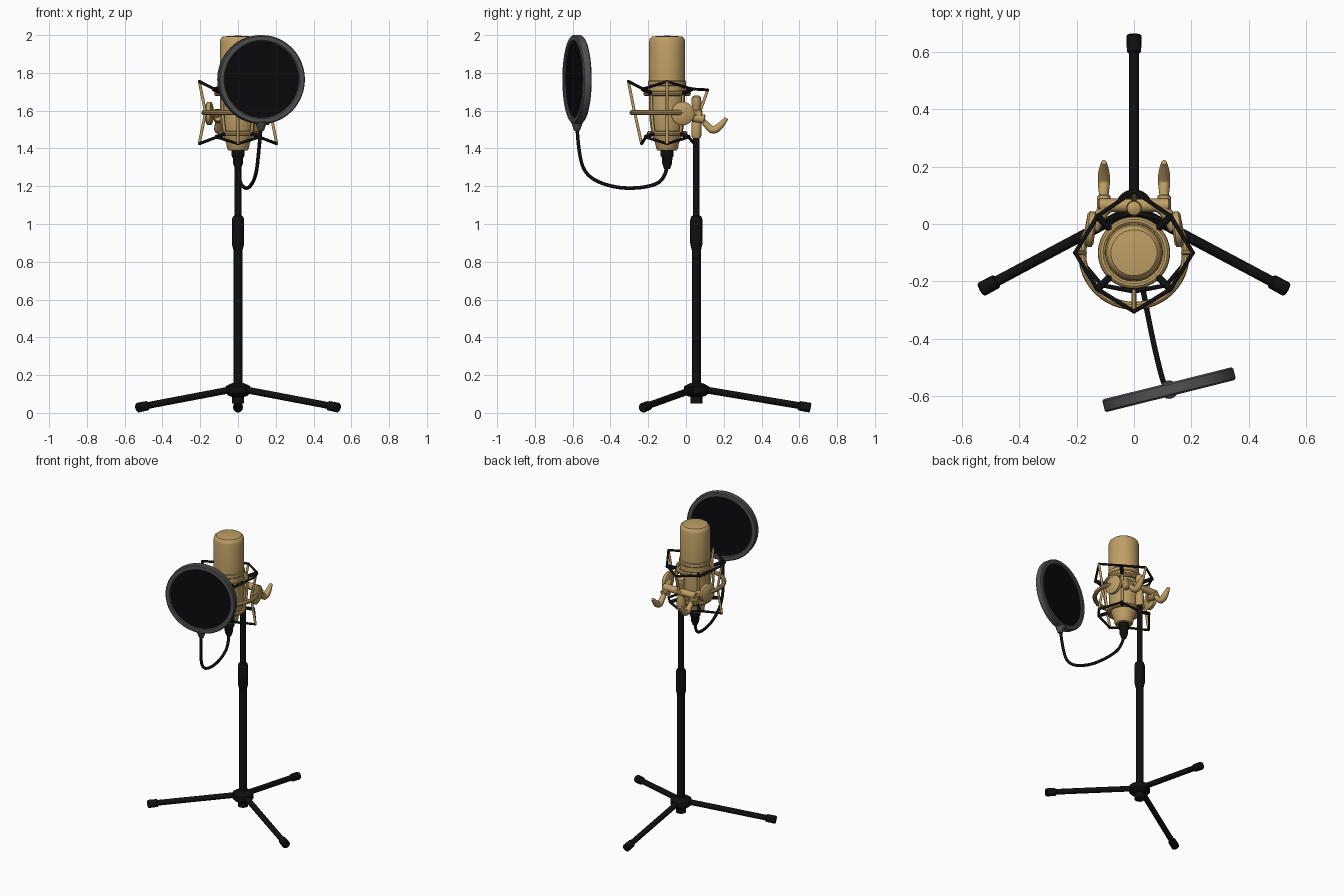
import bpy, bmesh, math
from mathutils import Matrix, Vector

if "Cube" in bpy.data.objects:
    bpy.data.objects.remove(bpy.data.objects["Cube"])

def material(name, rgb):
    m = bpy.data.materials.new(name)
    m.diffuse_color = (*rgb, 1)
    m.use_nodes = True
    m.node_tree.nodes["Principled BSDF"].inputs["Base Color"].default_value = m.diffuse_color
    return m

GOLD = material("satin_gold", (0.52, 0.345, 0.13))
BLACK = material("matte_black", (0.005, 0.005, 0.005))
GREY = material("rim_grey", (0.085, 0.085, 0.085))
MESH = material("screen_black", (0.003, 0.003, 0.004))

def finish(ob, mat, angle=35):
    ob.data.materials.clear()
    ob.data.materials.append(mat)
    bpy.ops.object.select_all(action='DESELECT')
    ob.select_set(True)
    bpy.context.view_layer.objects.active = ob
    bpy.ops.object.shade_smooth_by_angle(angle=math.radians(angle))
    return ob

def lathe(name, profile, mat, matrix=Matrix(), steps=40, closed=False):
    """Turn (radius, height) points around local z."""
    bm = bmesh.new()
    rings = [[bm.verts.new((r * math.cos(a), r * math.sin(a), z))
              for a in (2 * math.pi * i / steps for i in range(steps))] for r, z in profile]
    n = len(rings)
    for k in range(n if closed else n - 1):
        p, q = rings[k], rings[(k + 1) % n]
        for i in range(steps):
            j = (i + 1) % steps
            bm.faces.new((p[i], p[j], q[j], q[i]))
    if not closed:
        bm.faces.new(rings[0])
        bm.faces.new(rings[-1])
    bmesh.ops.recalc_face_normals(bm, faces=bm.faces)
    bm.transform(matrix)
    me = bpy.data.meshes.new(name)
    bm.to_mesh(me)
    bm.free()
    ob = bpy.data.objects.new(name, me)
    bpy.context.collection.objects.link(ob)
    return finish(ob, mat)

def along(p, q):
    """Matrix placing local z on the line from p to q."""
    p, q = Vector(p), Vector(q)
    return Matrix.Translation(p) @ (q - p).to_track_quat('Z', 'Y').to_matrix().to_4x4()

def rod(name, p, q, r, mat, r2=None, steps=20):
    length = (Vector(q) - Vector(p)).length
    r2 = r if r2 is None else r2
    b = min(r, r2, length) * 0.2
    return lathe(name, [(r - b, 0), (r, b), (r2, length - b), (r2 - b, length)],
                 mat, along(p, q), steps)

def hoop(name, centre, radius, tube, mat, height=None):
    height = height or tube
    prof = [(radius + tube * math.cos(t), height * math.sin(t))
            for t in (i * math.pi / 5 for i in range(10))]
    return lathe(name, prof, mat, Matrix.Translation(centre), 48, True)

def tube(name, points, r, mat, radii=None, kind='NURBS', cyclic=False):
    cu = bpy.data.curves.new(name, 'CURVE')
    cu.dimensions = '3D'
    cu.bevel_depth, cu.bevel_resolution, cu.use_fill_caps = r, 3, True
    sp = cu.splines.new(kind)
    sp.points.add(len(points) - 1)
    for i, p in enumerate(points):
        sp.points[i].co = (*p, 1)
        sp.points[i].radius = radii[i] if radii else 1
    sp.use_cyclic_u = cyclic
    if kind == 'NURBS':
        sp.use_endpoint_u = True
        sp.order_u = 3
        sp.resolution_u = 10
    ob = bpy.data.objects.new(name, cu)
    bpy.context.collection.objects.link(ob)
    bpy.ops.object.select_all(action='DESELECT')
    ob.select_set(True)
    bpy.context.view_layer.objects.active = ob
    bpy.ops.object.convert(target='MESH')
    return finish(bpy.context.view_layer.objects.active, mat, 50)

# Stand: pole, clutch, hub
PY = 0.055
pole = Matrix.Translation((0, PY, 0))
lathe("lower_pole", [(0.024, 0.05), (0.024, 0.9)], BLACK, pole, 24)
lathe("upper_pole", [(0.0175, 0.9), (0.0175, 1.47)], BLACK, pole, 24)
lathe("height_clutch", [(0.024, 0.86), (0.029, 0.88), (0.033, 0.9), (0.033, 1.02),
                        (0.027, 1.04), (0.018, 1.045)], BLACK, pole, 24)
lathe("leg_hub", [(0.032, 0.05), (0.032, 0.085), (0.05, 0.09), (0.066, 0.105), (0.066, 0.14),
                  (0.045, 0.152), (0.03, 0.158)], BLACK, pole, 24)

# Tripod legs with rubber feet
for k, a in enumerate((90, 208, 332)):
    d = Vector((math.cos(math.radians(a)), math.sin(math.radians(a)), 0))
    at = lambda r, z: Vector((0, PY, z)) + d * r
    rod(f"leg_{k}", at(0.03, 0.125), at(0.56, 0.036), 0.018, BLACK)
    rod(f"foot_{k}", at(0.54, 0.0385), at(0.605, 0.027), 0.025, BLACK, 0.026)

# Microphone body and head
CY = -0.1
axis = Matrix.Translation((0, CY, 0))
lathe("microphone_body", [(0.05, 1.39), (0.058, 1.4), (0.062, 1.425), (0.072, 1.45), (0.084, 1.49),
      (0.092, 1.54), (0.095, 1.6), (0.095, 1.73), (0.1, 1.735), (0.1, 1.755), (0.096, 1.76),
      (0.096, 1.965), (0.091, 1.982), (0.08, 1.992), (0.04, 1.996), (0.004, 1.997)], GOLD, axis, 48)
lathe("plug", [(0.034, 1.395), (0.034, 1.36), (0.028, 1.352), (0.026, 1.32), (0.015, 1.29)],
      BLACK, axis, 24)

# Inner cradle around the body
hoop("cradle_upper_ring", (0, CY, 1.69), 0.112, 0.014, GOLD)
hoop("cradle_lower_ring", (0, CY, 1.48), 0.095, 0.013, GOLD)
hoop("outer_ring", (0, CY - 0.005, 1.59), 0.18, 0.014, GOLD)

# Outer hourglass arms with tips: front, right, back, left
tops = [(0, -0.305, 1.755), (0.205, CY, 1.755), (0, 0.115, 1.71), (-0.205, CY, 1.755)]
bottoms = [(0, -0.235, 1.425), (0.205, CY, 1.425), (0, 0.04, 1.43), (-0.205, CY, 1.425)]
for k in range(4):
    a = math.radians(-90 + 90 * k)
    mid = (0.172 * math.cos(a), CY + 0.172 * math.sin(a), 1.59)
    tube(f"mount_arm_{k}", [tops[k], mid, bottoms[k]], 0.008, GOLD, kind='POLY')
    # Hooks and ribs holding the cradle between the arms
    b = a + math.pi / 4
    ring = lambda r, z: (r * math.cos(b), CY + r * math.sin(b), z)
    rod(f"upper_hook_{k}", ring(0.11, 1.69), ring(0.185, 1.715), 0.012, BLACK, steps=12)
    rod(f"lower_hook_{k}", ring(0.09, 1.48), ring(0.165, 1.46), 0.011, BLACK, steps=12)
    tube(f"cradle_rib_{k}", [ring(0.118, 1.69), ring(0.115, 1.58), ring(0.1, 1.48)], 0.008,
         GOLD, kind='POLY')

# Elastic bands zigzagging between tips and hooks
for name, tips, r, z in (("upper_elastic", tops, 0.18, 1.715), ("lower_elastic", bottoms, 0.16, 1.46)):
    pts = []
    for k in range(4):
        b = math.radians(-45 + 90 * k)
        pts += [tips[k], (r * math.cos(b), CY + r * math.sin(b), z)]
    tube(name, pts, 0.008, BLACK, kind='POLY', cyclic=True)

# Swivel bracket on the pole top
lathe("swivel_post", [(0.022, 1.455), (0.027, 1.47), (0.027, 1.53), (0.022, 1.545), (0.022, 1.63),
                      (0.027, 1.64), (0.024, 1.672), (0.012, 1.68)], GOLD, pole, 24)
rod("swivel_bar", (-0.125, 0.065, 1.585), (0.125, 0.065, 1.585), 0.023, GOLD)

# Side joints: bracket, round knob and curved lever
for s, side in ((-1, "left"), (1, "right")):
    rod(f"{side}_bracket", (s * 0.1, 0.06, 1.585), (s * 0.145, -0.02, 1.585), 0.022, GOLD)
    c, out = Vector((s * 0.135, -0.02, 1.585)), Vector((s, 0.12, 0)).normalized()
    lathe(f"{side}_knob", [(0.05, 0), (0.062, 0.007), (0.062, 0.026), (0.052, 0.033), (0.01, 0.036)],
          GOLD, along(c, c + out), 32)
    x = s * 0.105
    rod(f"{side}_lever_hub", (x, 0.035, 1.565), (x, 0.1, 1.555), 0.024, GOLD)
    tube(f"{side}_lever", [(x, 0.06, 1.575), (x, 0.1, 1.535), (x, 0.14, 1.49), (x, 0.185, 1.52),
                           (x, 0.215, 1.56)], 0.016, GOLD, [0.9, 1, 1.35, 1.3, 0.6])

# Gooseneck from the plug to the pop screen
tube("gooseneck", [(0, CY, 1.31), (0.005, -0.11, 1.23), (0.03, -0.22, 1.19), (0.06, -0.38, 1.19),
                   (0.095, -0.53, 1.25), (0.11, -0.57, 1.38), (0.122, -0.577, 1.52)], 0.0095, BLACK)

# Pop screen: grey rim, dark screen and stub
centre, turn = Vector((0.122, -0.577, 1.765)), math.radians(14)
front = Vector((math.sin(turn), -math.cos(turn), 0))
face = along(centre, centre + front)
lathe("screen_rim", [(0.202, -0.018), (0.208, -0.023), (0.229, -0.023), (0.235, -0.017),
                     (0.235, 0.017), (0.229, 0.023), (0.208, 0.023), (0.202, 0.018)],
      GREY, face, 64, True)
lathe("screen_fabric", [(0.205, -0.012), (0.205, 0.012)], MESH, face, 64)
rod("screen_stub", centre - Vector((0, 0, 0.272)), centre - Vector((0, 0, 0.222)), 0.016, GREY, 0.032)
